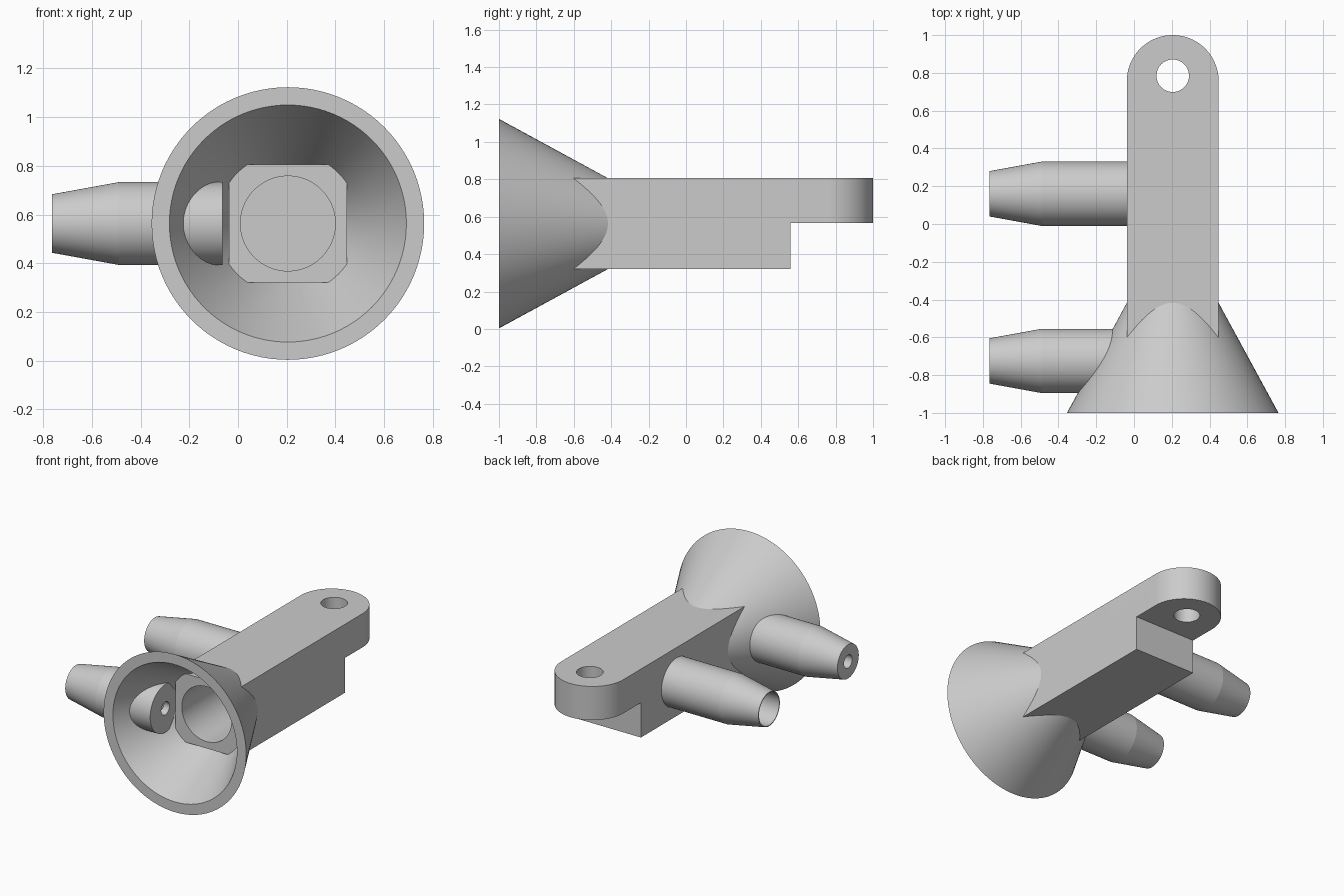
import bpy, bmesh
from math import cos, sin, pi, radians
from mathutils import Matrix, Vector

cube = bpy.data.objects.get("Cube")
if cube:
    bpy.data.objects.remove(cube, do_unlink=True)

CX, CZ, HALF = 0.205, 0.563, 0.243   # main axis and half width of the bar
TUBE_Y = {"front_tube": -0.725, "rear_tube": 0.16}

grey = bpy.data.materials.new("plain grey")
grey.use_nodes = True
grey.diffuse_color = (0.6, 0.6, 0.6, 1)
grey.node_tree.nodes["Principled BSDF"].inputs["Base Color"].default_value = (0.6, 0.6, 0.6, 1)


def make(name, bm):
    bmesh.ops.recalc_face_normals(bm, faces=bm.faces)
    mesh = bpy.data.meshes.new(name)
    bm.to_mesh(mesh)
    bm.free()
    mesh.materials.append(grey)
    obj = bpy.data.objects.new(name, mesh)
    bpy.context.collection.objects.link(obj)
    return obj


def select(obj):
    bpy.ops.object.select_all(action='DESELECT')
    obj.select_set(True)
    bpy.context.view_layer.objects.active = obj


def lathe(name, profile, axis, origin, steps=96):
    """Turn a closed (distance, radius) outline around an axis."""
    bm = bmesh.new()
    turn = Vector((0, 0, 1)).rotation_difference(Vector(axis)).to_matrix().to_4x4()
    place = Matrix.Translation(origin) @ turn
    rings = [[bm.verts.new(place @ Vector((r * cos(2 * pi * i / steps), r * sin(2 * pi * i / steps), d)))
              for i in range(steps)] for d, r in profile]
    for a, b in zip(rings, rings[1:] + rings[:1]):
        for i in range(steps):
            j = (i + 1) % steps
            bm.faces.new((a[i], a[j], b[j], b[i]))
    return make(name, bm)


def cylinder(name, radius, start, end):
    start, end = Vector(start), Vector(end)
    turn = Vector((0, 0, 1)).rotation_difference(end - start).to_matrix().to_4x4()
    bm = bmesh.new()
    bmesh.ops.create_cone(bm, cap_ends=True, segments=96, radius1=radius, radius2=radius,
                          depth=(end - start).length,
                          matrix=Matrix.Translation((start + end) / 2) @ turn)
    return make(name, bm)


def cut(target, cutter):
    cutter.hide_render = True
    mod = target.modifiers.new("cut", 'BOOLEAN')
    mod.operation, mod.solver, mod.object = 'DIFFERENCE', 'EXACT', cutter
    select(target)
    bpy.ops.object.modifier_apply(modifier=mod.name)
    bpy.data.objects.remove(cutter, do_unlink=True)


# Bar with a rounded rear end, extruded upwards from its plan outline
bm = bmesh.new()
outline = [(CX - HALF, -0.645), (CX + HALF, -0.645)]
outline += [(CX + HALF * cos(pi * i / 48), 1 - HALF + HALF * sin(pi * i / 48)) for i in range(49)]
base = bm.faces.new([bm.verts.new((x, y, CZ - HALF)) for x, y in outline])
top = bmesh.ops.extrude_face_region(bm, geom=[base])["geom"]
bmesh.ops.translate(bm, vec=(0, 0, 2 * HALF), verts=[g for g in top if isinstance(g, bmesh.types.BMVert)])
bar = make("bar", bm)

# Step under the mounting lug
bm = bmesh.new()
bmesh.ops.create_cube(bm, size=1, matrix=Matrix.Translation((CX, 1.06, 0.067)) @ Matrix.Diagonal((1, 1, 1, 1)))
cut(bar, make("step_cutter", bm))

# Lug hole, main bore and side port
cut(bar, cylinder("lug_hole_cutter", 0.086, (CX, 0.785, 0.4), (CX, 0.785, 1)))
cut(bar, cylinder("bore_cutter", 0.195, (CX, -0.8, CZ), (CX, 0.35, CZ)))
cut(bar, cylinder("port_cutter", 0.114, (-0.2, TUBE_Y["rear_tube"], CZ), (CX, TUBE_Y["rear_tube"], CZ)))

# Funnel whose narrow end sits inside the wall of the bar
funnel = lathe("funnel", [(0, 0.56), (0.59, 0.239), (0.59, 0.204), (0.52, 0.204), (0, 0.487)],
               (0, 1, 0), (CX, -1, CZ))

# Tapered side tubes: thick wall in front, thin wall at the rear
parts = [bar, funnel]
for name, bore, length in (("front_tube", 0.046, 0.702), ("rear_tube", 0.114, 0.727)):
    parts.append(lathe(name, [(0, 0.12), (0.275, 0.17), (length, 0.17), (length, bore), (0, bore)],
                       (1, 0, 0), (-0.765, TUBE_Y[name], CZ)))

for part in parts:
    select(part)
    bpy.ops.object.shade_smooth_by_angle(angle=radians(9))
